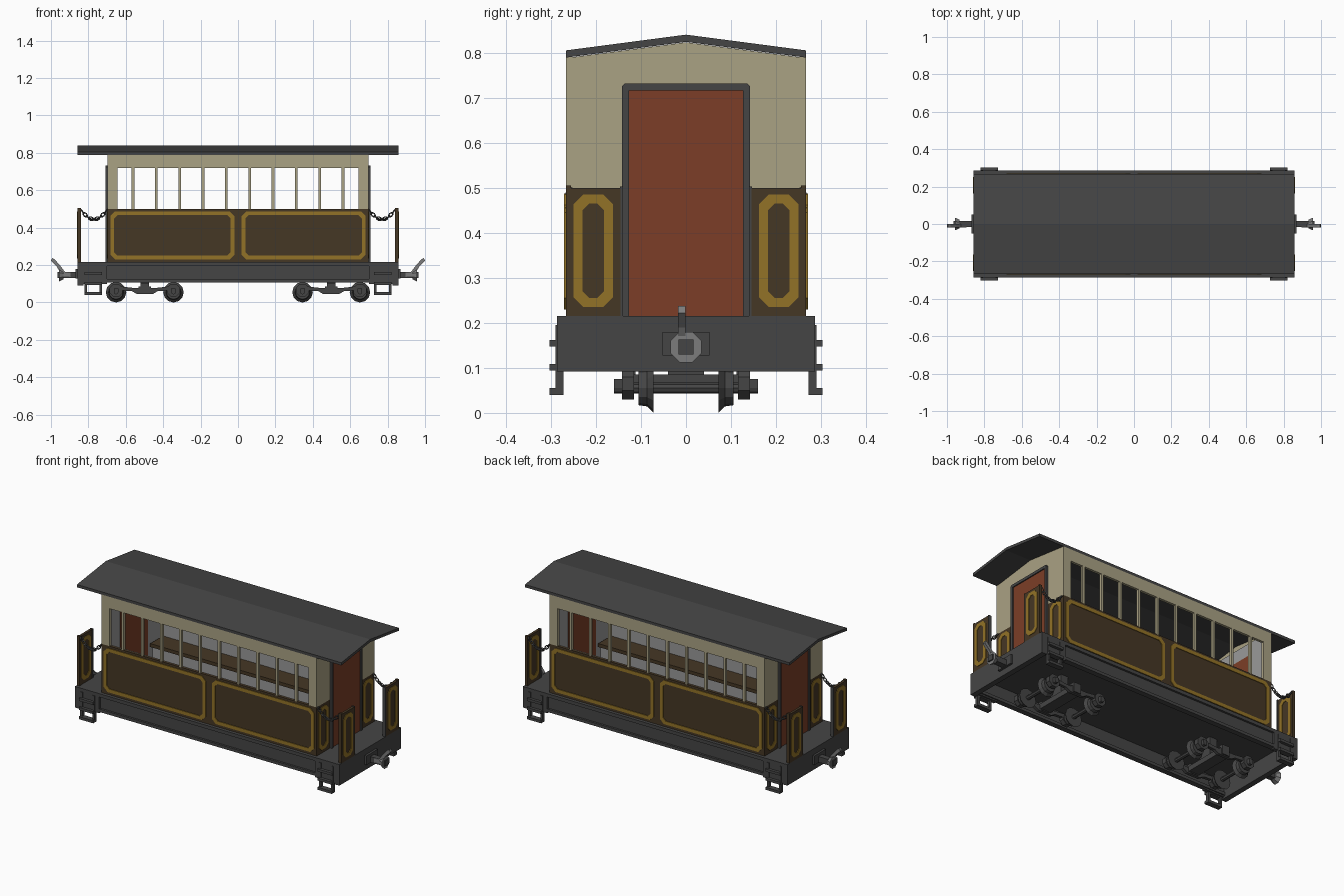
import bpy, bmesh, math
from mathutils import Matrix, Vector

if "Cube" in bpy.data.objects:
    bpy.data.objects.remove(bpy.data.objects["Cube"])


def material(name, r, g, b):
    m = bpy.data.materials.new(name)
    m.diffuse_color = (r, g, b, 1)
    m.use_nodes = True
    m.node_tree.nodes["Principled BSDF"].inputs["Base Color"].default_value = m.diffuse_color
    return m


DARK = material("dark_grey", .06, .06, .06)
BROWN = material("dark_brown", .060, .038, .018)
GOLD = material("gold", .29, .17, .02)
CREAM = material("cream", .40, .36, .23)
RED = material("red_brown", .20, .048, .020)
STEEL = material("steel_grey", .20, .20, .20)
LINING = material("interior_grey", .32, .32, .32)


def finish(name, bm, mat, mirror=""):
    """Turn a bmesh into an object, mirrored about the world origin."""
    bmesh.ops.recalc_face_normals(bm, faces=bm.faces)
    me = bpy.data.meshes.new(name)
    bm.to_mesh(me)
    bm.free()
    me.materials.append(mat)
    ob = bpy.data.objects.new(name, me)
    bpy.context.collection.objects.link(ob)
    if mirror:
        mod = ob.modifiers.new("mirror", 'MIRROR')
        mod.use_axis = ["X" in mirror, "Y" in mirror, False]
        mod.use_mirror_merge = False
    return ob


def place(axis, a, b, d):
    """Point (a, b) in the plane across an axis, at depth d on it."""
    return {"X": (d, a, b), "Y": (a, d, b), "Z": (a, b, d)}[axis]


def prism(name, pts, axis, lo, hi, mat, mirror=""):
    bm = bmesh.new()
    face = bm.faces.new([bm.verts.new(place(axis, a, b, lo)) for a, b in pts])
    ext = bmesh.ops.extrude_face_region(bm, geom=[face])
    move = Vector(place(axis, 0, 0, hi - lo))
    bmesh.ops.translate(bm, vec=move, verts=[v for v in ext["geom"] if isinstance(v, bmesh.types.BMVert)])
    return finish(name, bm, mat, mirror)


def box(name, x0, x1, y0, y1, z0, z1, mat, mirror=""):
    return prism(name, [(x0, y0), (x1, y0), (x1, y1), (x0, y1)], "Z", z0, z1, mat, mirror)


def octagon(a0, a1, b0, b1, c):
    return [(a0 + c, b0), (a1 - c, b0), (a1, b0 + c), (a1, b1 - c),
            (a1 - c, b1), (a0 + c, b1), (a0, b1 - c), (a0, b0 + c)]


def border(name, a0, a1, b0, b1, w, c, axis, lo, hi, mat, mirror=""):
    """Flat picture-frame ring with chamfered corners."""
    bm = bmesh.new()
    loops = [octagon(a0, a1, b0, b1, c), octagon(a0 + w, a1 - w, b0 + w, b1 - w, c * .7)]
    o0, o1, i0, i1 = [[bm.verts.new(place(axis, a, b, d)) for a, b in lp]
                      for lp in loops for d in (lo, hi)]
    for k in range(8):
        n = (k + 1) % 8
        for p, q in ((o0, o1), (o1, i1), (i1, i0), (i0, o0)):
            bm.faces.new((p[k], p[n], q[n], q[k]))
    return finish(name, bm, mat, mirror)


def cyl(name, centre, axis, r1, r2, depth, sides, mat, mirror="", turn=0):
    """Cylinder or cone along X or Y; r1 is at the low end of the axis."""
    bm = bmesh.new()
    rot = Matrix.Rotation(math.pi / 2, 4, 'Y') if axis == "X" else Matrix.Rotation(-math.pi / 2, 4, 'X')
    bmesh.ops.create_cone(bm, cap_ends=True, segments=sides, radius1=r1, radius2=r2, depth=depth,
                          matrix=Matrix.Translation(centre) @ rot @ Matrix.Rotation(turn, 4, 'Z'))
    return finish(name, bm, mat, mirror)


# Roof: shallow gable slab
prism("roof", [(-.267, .789), (0, .824), (.267, .789), (.267, .805), (0, .84), (-.267, .805)],
      "X", -.857, .857, DARK)

# Chassis: deck, channel side beams and end beams
box("deck", -.857, .857, -.286, .286, .195, .215, DARK)
box("side_beam_web", -.84, .84, -.274, -.262, .115, .2, DARK, "Y")
box("side_beam_flange", -.84, .84, -.286, -.255, .108, .125, DARK, "Y")
box("end_beam", .825, .857, -.286, .286, .092, .215, DARK, "X")
box("side_beam_end", .70, .84, -.286, -.262, .1, .2, DARK, "XY")

# Body sides: brown lower wall, cream window band
box("lower_side", -.697, .697, -.267, -.252, .215, .5, BROWN, "Y")
box("top_rail", -.697, .697, -.267, -.252, .72, .79, CREAM, "Y")
box("corner_post", .645, .697, -.267, -.252, .5, .72, CREAM, "XY")
for i in range(10):
    x = (i - 4.5) * .1247
    box("window_post", x - .007, x + .007, -.267, -.252, .5, .72, CREAM, "Y")
border("side_gold_border", .02, .682, .23, .487, .02, .025, "Y", -.271, -.267, GOLD, "XY")

# Body ends with doors
prism("upper_end", [(-.252, .5), (.252, .5), (.252, .79), (0, .823), (-.252, .79)],
      "X", .683, .697, CREAM, "X")
box("lower_end", .683, .697, -.252, .252, .215, .5, BROWN, "X")
box("end_lining", .677, .683, -.252, .252, .215, .79, LINING, "X")
box("door", .673, .702, -.127, .127, .215, .716, RED, "X")
prism("door_frame", [(-.142, .215), (-.142, .725), (-.136, .732), (.136, .732), (.142, .725), (.142, .215),
                     (.127, .215), (.127, .716), (-.127, .716), (-.127, .215)], "X", .697, .708, DARK, "X")
border("end_gold_border", .162, .25, .235, .485, .02, .022, "X", .697, .700, GOLD, "XY")

# Interior: floor, lining and long benches
box("floor", -.677, .677, -.252, .252, .215, .221, LINING)
box("side_lining", -.677, .677, .248, .252, .221, .5, LINING, "Y")
box("bench_seat", -.66, .66, .13, .248, .34, .36, BROWN, "Y")
box("bench_base", -.66, .66, .15, .248, .221, .34, LINING, "Y")

# Platform railing panels
box("railing_panel", .842, .857, .145, .255, .215, .5, BROWN, "XY")
box("railing_post", .84, .857, .255, .267, .215, .505, BROWN, "XY")
box("railing_inner_post", .84, .857, .14, .147, .215, .503, DARK, "XY")
for lo, hi in ((.857, .860), (.839, .842)):
    border("railing_gold_border", .162, .25, .235, .485, .02, .022, "X", lo, hi, GOLD, "XY")

# Safety chains between railing and body, alternating links
links = 9
for i in range(links):
    t = (i + .5) / links * 2 - 1
    at = Vector((.77 + .07 * t, .256, .445 + .053 * t * t))
    slope = math.atan2(.106 * t, .07)
    frame = (Matrix.Translation(at) @ Matrix.Rotation(-slope, 4, 'Y')
             @ Matrix.Rotation(math.pi / 2 * (i % 2), 4, 'X') @ Matrix.Diagonal((1.25, .8, 1, 1)))
    bm = bmesh.new()
    rings = []
    for k in range(8):
        a = k * math.pi / 4
        rings.append([bm.verts.new(frame @ Vector(((.011 + .004 * math.cos(b)) * math.cos(a),
                                                   (.011 + .004 * math.cos(b)) * math.sin(a),
                                                   .004 * math.sin(b))))
                      for b in (j * math.pi / 2 for j in range(4))])
    for k in range(8):
        for j in range(4):
            p, q = rings[k], rings[(k + 1) % 8]
            bm.faces.new((p[j], q[j], q[(j + 1) % 4], p[(j + 1) % 4]))
    finish("chain_link", bm, DARK, "XY")

# Corner steps: three treads hung on two straps
for x in (.727, .806):
    box("step_strap", x, x + .014, .272, .29, .045, .195, DARK, "XY")
for z in (.04, .094, .147):
    box("step_tread", .727, .82, .272, .303, z, z + .015, DARK, "XY")

# Couplers
box("coupler_plate", .857, .870, -.052, .052, .127, .18, DARK, "X")
box("coupler_shank", .87, .965, -.017, .017, .13, .163, DARK, "X")
cyl("coupler_cup", (.945, 0, .146), "X", .024, .037, .025, 8, STEEL, "X", math.pi / 8)
prism("coupler_lever", [(.895, .137), (.94, .14), (.968, .19), (1, .222), (.994, .237), (.98, .23),
                        (.953, .2), (.925, .163), (.895, .16)], "Y", -.018, -.001, STEEL, "X")

# Bogies: wheels, axles, side frames, springs
for x in (.345, .652):
    cyl("axle", (x, 0, .055), "Y", .012, .012, .32, 8, DARK, "X")
    cyl("wheel_tread", (x, .0905, .055), "Y", .042, .038, .029, 12, DARK, "XY")
    cyl("wheel_flange", (x, .0795, .055), "Y", .055, .040, .015, 12, DARK, "XY")
    prism("axle_box", octagon(x - .034, x + .034, .03, .1, .02), "Y", .115, .142, DARK, "XY")
    box("journal_cap", x - .012, x + .012, .142, .16, .055, .075, DARK, "XY")
prism("bogie_side_frame", [(.345, .088), (.345, .066), (.43, .06), (.455, .045), (.54, .045), (.567, .06),
                           (.652, .066), (.652, .088), (.56, .078), (.437, .078)],
      "Y", .117, .135, DARK, "XY")
box("bogie_bolster", .465, .532, -.135, .135, .055, .085, DARK, "X")
box("bogie_pivot", .475, .522, -.04, .04, .085, .2, DARK, "X")
box("bogie_spring", .475, .522, .112, .142, .05, .105, DARK, "XY")
